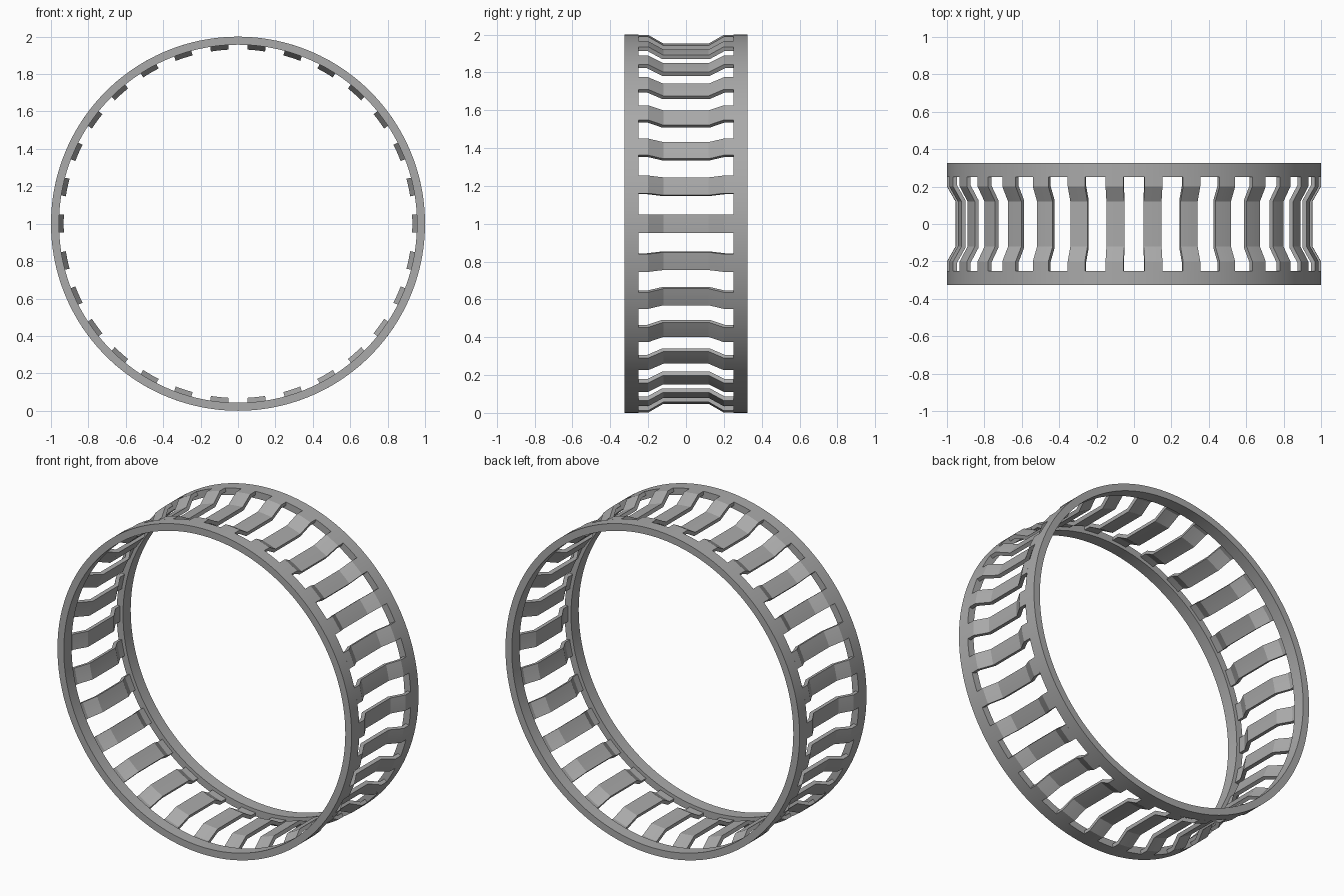
import bpy, bmesh, math

cube = bpy.data.objects.get("Cube")
if cube:
    bpy.data.objects.remove(cube, do_unlink=True)

BARS = 30            # bars around the cage
OUTER, INNER = 1.0, 0.957
SLOT, EDGE = 0.25, 0.325
BAR_HALF = 0.048
THICK = 0.022
SEGS = 180

steel = bpy.data.materials.new("steel grey")
steel.use_nodes = True
GREY = (0.4, 0.4, 0.4, 1)
steel.diffuse_color = GREY
steel.node_tree.nodes["Principled BSDF"].inputs["Base Color"].default_value = GREY


def finish(bm, name):
    """Turn a bmesh into a smooth-shaded object with crisp edges."""
    bmesh.ops.recalc_face_normals(bm, faces=bm.faces)
    mesh = bpy.data.meshes.new(name)
    bm.to_mesh(mesh)
    bm.free()
    mesh.materials.append(steel)
    obj = bpy.data.objects.new(name, mesh)
    bpy.context.collection.objects.link(obj)
    bpy.ops.object.select_all(action="DESELECT")
    obj.select_set(True)
    bpy.context.view_layer.objects.active = obj
    bpy.ops.object.shade_smooth_by_angle(angle=math.radians(25))
    return obj


def loft(bm, loops, closed):
    """Bridge equal-length closed loops of points, capping the ends if open."""
    rows = [[bm.verts.new(p) for p in loop] for loop in loops]
    n = len(rows[0])
    for i in range(len(rows) if closed else len(rows) - 1):
        a, b = rows[i], rows[(i + 1) % len(rows)]
        for j in range(n):
            k = (j + 1) % n
            bm.faces.new((a[j], a[k], b[k], b[j]))
    if not closed:
        bm.faces.new(rows[0])
        bm.faces.new(rows[-1])


# Rims: square section swept round the axis
for name, side in (("front_rim", -1), ("back_rim", 1)):
    section = [(OUTER, SLOT), (OUTER, EDGE), (INNER, EDGE), (INNER, SLOT)]
    loops = []
    for i in range(SEGS):
        a = math.tau * i / SEGS
        loops.append([(r * math.cos(a), side * y, 1 + r * math.sin(a)) for r, y in section])
    bm = bmesh.new()
    loft(bm, loops, True)
    finish(bm, name)

# Bars: thin strip, dipping inwards along its middle
half = [(-SLOT, OUTER), (-0.2, OUTER), (-0.12, 0.954)]
top = half + [(-y, r) for y, r in reversed(half)]
shift = 0.006        # keeps the strip even through the bends
under = [(y + math.copysign(shift, y) * (abs(y) < SLOT), r - THICK) for y, r in top]
outline = top + under[::-1]

bm = bmesh.new()
for i in range(BARS):
    a = math.tau * i / BARS
    c, s = math.cos(a), math.sin(a)
    loops = []
    for step in range(5):
        t = BAR_HALF * (step / 2 - 1)
        loop = []
        for y, r in outline:
            d = math.sqrt(r * r - t * t)
            loop.append((d * c - t * s, y, 1 + d * s + t * c))
        loops.append(loop)
    loft(bm, loops, False)
finish(bm, "cage_bars")
